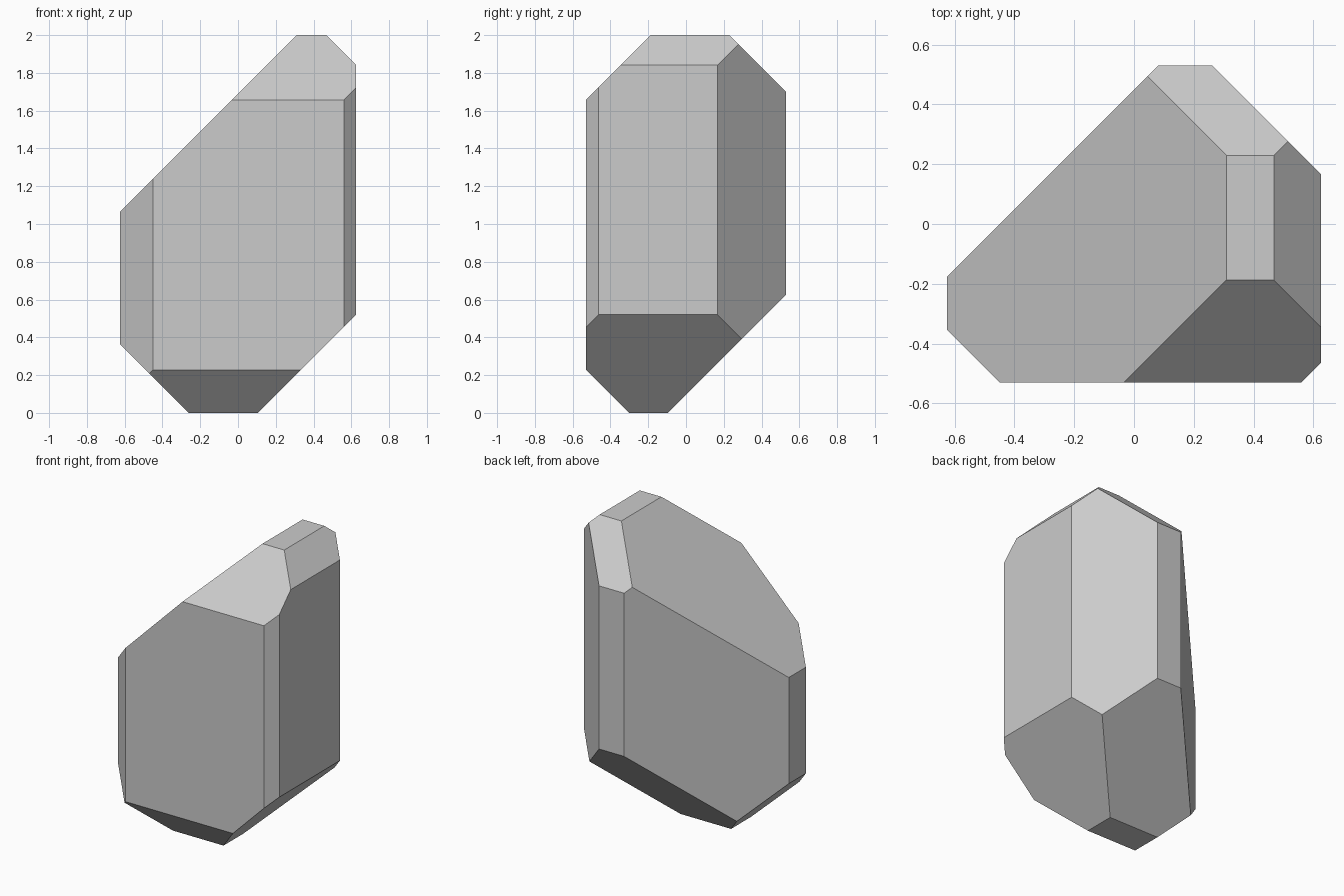
import bpy, bmesh
from mathutils import Vector

if "Cube" in bpy.data.objects:
    bpy.data.objects.remove(bpy.data.objects["Cube"])

# Start from the bounding block of the crystal
HX, HY, H = 0.626, 0.53, 2.0
bm = bmesh.new()
bmesh.ops.create_cube(bm, size=1)
for v in bm.verts:
    v.co = Vector((v.co.x * 2 * HX, v.co.y * 2 * HY, (v.co.z + 0.5) * H))


def slice_off(normal, d):
    """Remove everything beyond normal . p = d and cap the cut."""
    n = Vector(normal)
    geom = bm.verts[:] + bm.edges[:] + bm.faces[:]
    res = bmesh.ops.bisect_plane(bm, geom=geom, dist=1e-6, plane_co=n * d / n.length_squared,
                                 plane_no=n, clear_outer=True)
    rim = [e for e in res["geom_cut"] if isinstance(e, bmesh.types.BMEdge)]
    bmesh.ops.contextual_create(bm, geom=rim)


# 45 degree cuts: vertical corners, top bevels, bottom bevels
cuts = [
    ((-1, -1, 0), 0.98), ((1, -1, 0), 1.09), ((-1, 1, 0), 0.45), ((1, 1, 0), 0.793),
    ((0, -1, 1), 2.187), ((0, 1, 1), 2.23), ((1, 0, 1), 2.468), ((-1, 0, 1), 1.69),
    ((0, -1, -1), 0.302), ((0, 1, -1), -0.095), ((1, 0, -1), 0.106), ((-1, 0, -1), 0.262),
]
for normal, d in cuts:
    slice_off(normal, d)

bmesh.ops.recalc_face_normals(bm, faces=bm.faces[:])
mesh = bpy.data.meshes.new("crystal")
bm.to_mesh(mesh)
bm.free()
bpy.context.collection.objects.link(bpy.data.objects.new("crystal", mesh))
